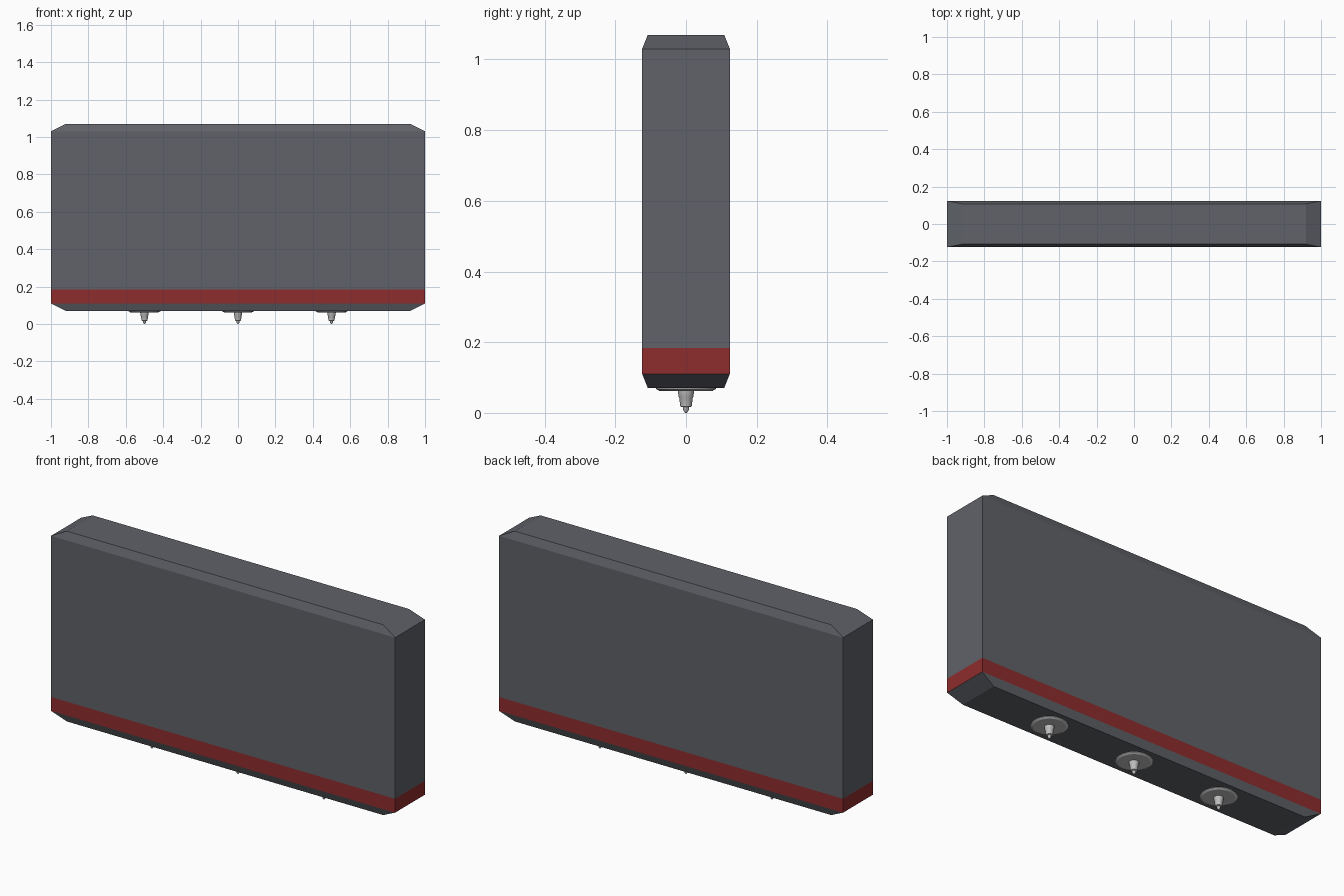
import bpy, bmesh, math

if "Cube" in bpy.data.objects:
    bpy.data.objects.remove(bpy.data.objects["Cube"])


def material(name, rgb):
    m = bpy.data.materials.new(name)
    m.diffuse_color = (*rgb, 1)
    m.use_nodes = True
    m.node_tree.nodes["Principled BSDF"].inputs["Base Color"].default_value = m.diffuse_color
    return m


GREY = material("slate grey", (0.115, 0.122, 0.14))
RED = material("dark red", (0.27, 0.025, 0.025))
METAL = material("light metal", (0.53, 0.53, 0.53))


def loft(name, rings, mats):
    """Join a stack of equal-sized point rings and cap both ends."""
    bm = bmesh.new()
    loops = [[bm.verts.new(p) for p in ring] for ring in rings]
    n = len(loops[0])
    for a, b in zip(loops, loops[1:]):
        for i in range(n):
            bm.faces.new((a[i], a[(i + 1) % n], b[(i + 1) % n], b[i]))
    bm.faces.new(loops[0])
    bm.faces.new(loops[-1])
    bmesh.ops.recalc_face_normals(bm, faces=bm.faces)
    mesh = bpy.data.meshes.new(name)
    bm.to_mesh(mesh)
    bm.free()
    for m in mats:
        mesh.materials.append(m)
    obj = bpy.data.objects.new(name, mesh)
    bpy.context.collection.objects.link(obj)
    return obj


def rect(x, y, z):
    return [(-x, -y, z), (x, -y, z), (x, y, z), (-x, y, z)]


def circle(cx, r, z, n=32):
    return [(cx + r * math.cos(2 * math.pi * i / n),
             r * math.sin(2 * math.pi * i / n), z) for i in range(n)]


# Slab body with chamfered top and bottom, red band above the lower chamfer
body = loft("body", [rect(0.92, 0.108, 0.07), rect(1, 0.124, 0.11),
                     rect(1, 0.124, 0.183), rect(1, 0.124, 1.03),
                     rect(0.92, 0.108, 1.07)], [GREY, RED])
for f in body.data.polygons:
    if 0.12 < f.center.z < 0.18:
        f.material_index = 1

# Three round flanges with tapered nozzles under the body
FLANGE = [(0.085, 0.07), (0.085, 0.068), (0.075, 0.062)]
NOZZLE = [(0.023, 0.063), (0.021, 0.046), (0.019, 0.042), (0.016, 0.018),
          (0.009, 0.016), (0.008, 0.008), (0.004, 0.002), (0.002, 0.0)]
for x in (-0.5, 0, 0.5):
    for name, profile in (("flange", FLANGE), ("nozzle", NOZZLE)):
        part = loft(name, [circle(x, r, z) for r, z in profile], [METAL])
        bpy.ops.object.select_all(action='DESELECT')
        part.select_set(True)
        bpy.context.view_layer.objects.active = part
        bpy.ops.object.shade_smooth_by_angle(angle=math.radians(30))
